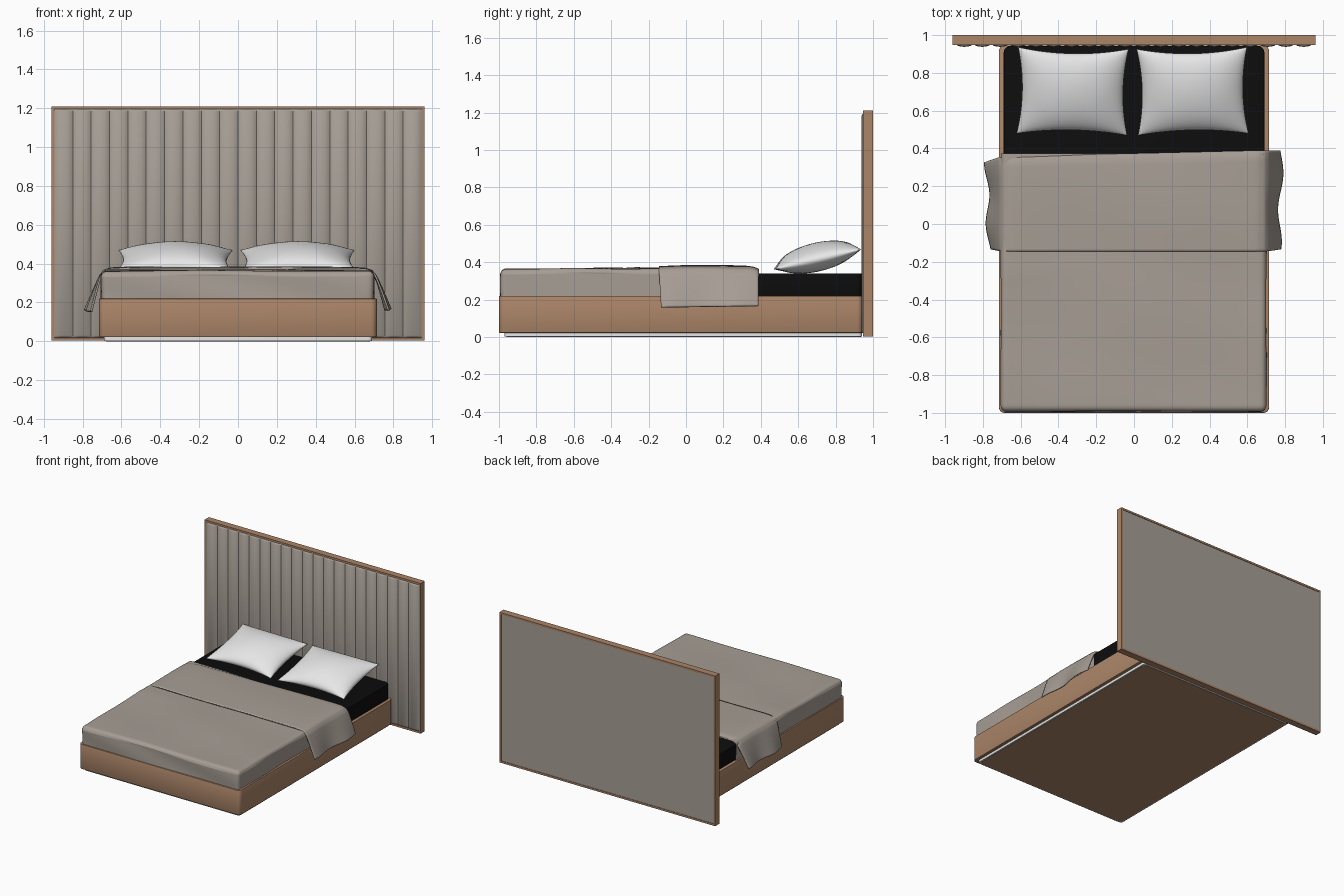
import bpy, bmesh, math
from mathutils import Vector, Matrix

if "Cube" in bpy.data.objects:
    bpy.data.objects.remove(bpy.data.objects["Cube"])


def material(name, rgb):
    m = bpy.data.materials.new(name)
    m.diffuse_color = (*rgb, 1)
    m.use_nodes = True
    m.node_tree.nodes["Principled BSDF"].inputs["Base Color"].default_value = m.diffuse_color
    return m


WOOD = material("warm wood", (0.41, 0.235, 0.14))
FABRIC = material("grey upholstery", (0.385, 0.345, 0.305))
BLANKET = material("grey blanket", (0.385, 0.34, 0.30))
WHITE = material("white linen", (0.82, 0.82, 0.82))
BLACK = material("black mattress", (0.004, 0.004, 0.004))


def finish(name, bm, mat, angle=35):
    bmesh.ops.recalc_face_normals(bm, faces=bm.faces)
    me = bpy.data.meshes.new(name)
    bm.to_mesh(me)
    bm.free()
    me.materials.append(mat)
    ob = bpy.data.objects.new(name, me)
    bpy.context.collection.objects.link(ob)
    bpy.ops.object.select_all(action='DESELECT')
    ob.select_set(True)
    bpy.context.view_layer.objects.active = ob
    bpy.ops.object.shade_smooth_by_angle(angle=math.radians(angle))
    return ob


def box(name, x, y, z, mat, corner=0, soft=0):
    """Box from ranges; corner rounds upright edges, soft rounds all edges."""
    bm = bmesh.new()
    bmesh.ops.create_cube(bm, size=1)
    for v in bm.verts:
        v.co = Vector([r[0] + (c + 0.5) * (r[1] - r[0]) for c, r in zip(v.co, (x, y, z))])
    if corner:
        up = [e for e in bm.edges if abs(e.verts[0].co.z - e.verts[1].co.z) > 1e-4]
        bmesh.ops.bevel(bm, geom=up, offset=corner, segments=5, profile=0.5, affect='EDGES')
    if soft:
        rim = [e for e in bm.edges if len(e.link_faces) == 2 and e.calc_face_angle(0) > 0.8]
        bmesh.ops.bevel(bm, geom=rim, offset=soft, segments=2, profile=0.5, affect='EDGES')
    return finish(name, bm, mat)


def grid(bm, nu, nv, fn):
    """Sheet of quads with vertices fn(u, v), u and v in 0..1."""
    rows = [[bm.verts.new(fn(i / nu, j / nv)) for j in range(nv + 1)] for i in range(nu + 1)]
    for i in range(nu):
        for j in range(nv):
            bm.faces.new((rows[i][j], rows[i + 1][j], rows[i + 1][j + 1], rows[i][j + 1]))


# Platform base with a light recessed plinth
box("bed_base", (-0.715, 0.715), (-1.0, 0.945), (0.022, 0.22), WOOD, corner=0.03, soft=0.003)
box("plinth_strip", (-0.69, 0.69), (-0.97, 0.94), (0.002, 0.022), WHITE, corner=0.02)
box("plinth_bottom", (-0.68, 0.68), (-0.96, 0.935), (0.0, 0.012), WOOD, corner=0.02)

# Mattress
box("mattress", (-0.69, 0.69), (-0.965, 0.943), (0.215, 0.34), BLACK, corner=0.035, soft=0.004)

# Headboard frame and back panel
for s, side in ((-1, "left"), (1, "right")):
    box("headboard_rail_" + side, sorted((s * 0.945, s * 0.96)), (0.947, 1.0), (0.003, 1.21), WOOD)
box("headboard_rail_top", (-0.945, 0.945), (0.947, 1.0), (1.195, 1.21), WOOD)
box("headboard_rail_bottom", (-0.945, 0.945), (0.947, 1.0), (0.003, 0.018), WOOD)
box("headboard_back_panel", (-0.945, 0.945), (0.955, 0.996), (0.018, 1.195), FABRIC)

# Upholstered vertical channels
CH, SEG = 20, 8
Z_ROWS = [(0.018, 0), (0.021, 0.6), (0.03, 1), (1.183, 1), (1.192, 0.6), (1.195, 0)]


def channel_point(u, v):
    z, k = Z_ROWS[round(v * 5)]
    bulge = abs(math.sin(math.pi * CH * u)) ** 0.6
    return (-0.945 + 1.89 * u, 0.954 - k * (0.002 + 0.014 * bulge), z)


bm = bmesh.new()
grid(bm, CH * SEG, 5, channel_point)
finish("headboard_channels", bm, FABRIC, 50)

# Blanket: soft rounded cover, open below and at the head end
LO, HI, R = Vector((-0.705, -0.992, 0.215)), Vector((0.70, 0.372, 0.365)), 0.03


def wrinkle(x, y):
    return (0.004 * math.sin(5 * x + 4 * y) * math.cos(7 * y - 2 * x)
            + 0.004 * math.exp(-((y + 0.22 - 0.06 * x) / 0.03) ** 2) * max(0, -x))


bm = bmesh.new()
bmesh.ops.create_cube(bm, size=1)
bmesh.ops.subdivide_edges(bm, edges=bm.edges[:], cuts=47, use_grid_fill=True)
gone = [f for f in bm.faces if f.normal.z < -0.9 or f.normal.y > 0.9]
bmesh.ops.delete(bm, geom=gone, context='FACES')
for v in bm.verts:
    # crowd vertices towards the edges so the rounding is smooth
    t = [0.5 * math.sin(math.pi * c) for c in v.co]
    p = Vector([LO[i] + (t[i] + 0.5) * (HI[i] - LO[i]) for i in range(3)])
    q = Vector((max(LO.x + R, min(HI.x - R, p.x)), max(LO.y + R, p.y), min(HI.z - R, p.z)))
    d = p - q
    if d.length > 1e-6:
        p = q + d.normalized() * R
    h = (p.z - LO.z) / (HI.z - LO.z)
    p.z += h * (wrinkle(p.x, p.y) + 0.007 * math.cos(1.5 * (p.y + 0.05)) - 0.004)
    if h < 0.85:
        p.x += 0.003 * math.sin(9 * p.y + 8 * p.z) * (1 if p.x > 0 else -1)
        p.y += 0.003 * math.sin(6 * p.x + 25 * p.z) * (p.y < -0.9)
    v.co = p
finish("blanket", bm, BLANKET, 60)

# Folded top layer hanging over both sides
HANG = [(0.0, 0.374), (0.60, 0.373), (0.655, 0.370), (0.69, 0.358), (0.708, 0.335),
        (0.722, 0.30), (0.74, 0.25), (0.757, 0.20), (0.77, 0.16)]


def fold_point(u, v):
    s = (u - 0.5) * 2
    side = 1 if s > 0 else -1
    a = abs(s)
    f = a * 8 / 0.45 * 0.125 if a < 0.45 else 1 + (a - 0.45) / 0.55 * 7
    i = min(int(f), 7)
    k = f - i
    x = HANG[i][0] + k * (HANG[i + 1][0] - HANG[i][0])
    z = HANG[i][1] + k * (HANG[i + 1][1] - HANG[i][1])
    drop = max(0, (0.36 - z) / 0.2)
    y0 = -0.145 + 0.012 * drop
    y1 = 0.372 + 0.016 * side * min(a / 0.5, 1) - 0.03 * drop * (side < 0)
    y = y0 + v * (y1 - y0)
    x += drop * (0.012 * math.sin(9 * v + side) + 0.012 * (v - 0.4))
    z += (1 - min(drop, 1)) * (wrinkle(x * side, y) * 0.6 + 0.005 * math.sin(math.pi * v))
    z -= 0.008 * drop * (1 - v) - 0.006 * drop * (side > 0)
    # head edge rolls down over the mattress
    z -= 0.012 * max(0, (v - 0.9) / 0.1) ** 2 * (1 - min(drop, 1))
    return (x * side, y, z)


bm = bmesh.new()
grid(bm, 96, 40, fold_point)
fold = finish("folded_blanket_layer", bm, BLANKET, 60)
mod = fold.modifiers.new("cloth thickness", 'SOLIDIFY')
mod.thickness = 0.01
mod.offset = 0


# Pillows: puffed sheets with pinched corners
def pillow(name, cx, turn):
    bm = bmesh.new()
    for side in (1, -1):
        def point(u, v):
            a, b = -math.cos(math.pi * u), -math.cos(math.pi * v)
            puff = max(0, (1 - a * a) * (1 - b * b)) ** 0.5
            crease = 0.004 * math.sin(9 * a + 3 * b) * (abs(a) * abs(b)) * puff
            return (0.293 * a * (1 - 0.09 * (1 - b * b)),
                    0.235 * b * (1 - 0.12 * (1 - a * a)),
                    side * (0.077 * puff + crease) - 0.012 * a * a)
        grid(bm, 32, 32, point)
    bmesh.ops.remove_doubles(bm, verts=bm.verts, dist=1e-5)
    bm.transform(Matrix.Translation((cx, 0.70, 0.427)) @ Matrix.Rotation(math.radians(turn), 4, 'Z')
                 @ Matrix.Rotation(math.radians(13), 4, 'X'))
    finish(name, bm, WHITE, 80)


pillow("left_pillow", -0.325, -1)
pillow("right_pillow", 0.31, 1)
